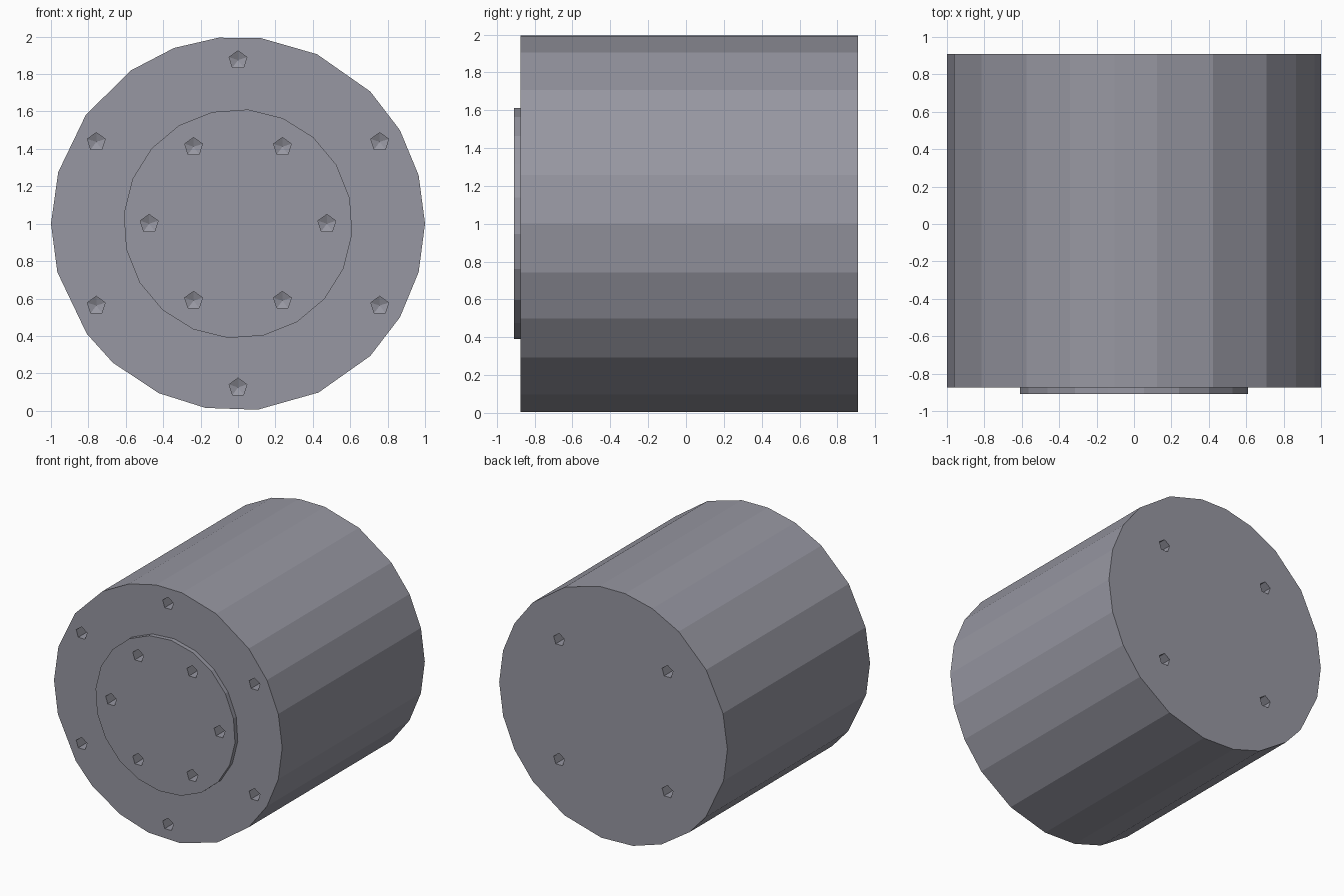
import bpy, bmesh
from math import radians, sin, cos, pi

if "Cube" in bpy.data.objects:
    bpy.data.objects.remove(bpy.data.objects["Cube"])

FRONT, STEP, BACK, CZ = -0.91, -0.875, 0.91, 1.0

# Dark bluish-grey metal
metal = bpy.data.materials.new("dark_metal")
metal.diffuse_color = (0.31, 0.31, 0.36, 1)
metal.use_nodes = True
metal.node_tree.nodes["Principled BSDF"].inputs["Base Color"].default_value = metal.diffuse_color


def add_object(name, bm):
    bmesh.ops.recalc_face_normals(bm, faces=bm.faces[:])
    mesh = bpy.data.meshes.new(name)
    bm.to_mesh(mesh)
    bm.free()
    mesh.materials.append(metal)
    obj = bpy.data.objects.new(name, mesh)
    bpy.context.collection.objects.link(obj)
    return obj


def add_prism(bm, cx, cz, r, angles, y0, y1, tip=None):
    """Faceted cylinder along y; with tip, the y1 end closes in a point."""
    def ring(y):
        return [bm.verts.new((cx + r * cos(a), y, cz + r * sin(a))) for a in angles]
    a, b = ring(y0), ring(y1)
    n = len(angles)
    bm.faces.new(a)
    for i in range(n):
        j = (i + 1) % n
        bm.faces.new((a[i], a[j], b[j], b[i]))
    if tip is None:
        bm.faces.new(b)
    else:
        t = bm.verts.new((cx, tip, cz))
        for i in range(n):
            bm.faces.new((b[i], b[(i + 1) % n], t))


# Main drum, unevenly faceted
drum_angles = [radians(a) for a in (
    0, 15, 30, 45, 65, 83, 96, 110, 125, 144.5, 164, 180,
    195, 216, 228, 245, 260, 276, 295.5, 315, 330, 345)]
bm = bmesh.new()
add_prism(bm, 0, CZ, 1.0, drum_angles, STEP, BACK)
drum = add_object("drum_body", bm)

# Raised round plate on the front
bm = bmesh.new()
add_prism(bm, 0, CZ, 0.613, [radians(-5 + 18 * i) for i in range(20)], FRONT, STEP)
plate = add_object("front_plate", bm)

# Five-sided drilled holes with pointed bottoms
bm = bmesh.new()


def hole(x, z, face_y, inward):
    pent = [pi / 2 + 2 * pi * i / 5 for i in range(5)]
    add_prism(bm, x, z, 0.05, pent, face_y - 0.05 * inward,
              face_y + 0.15 * inward, face_y + 0.17 * inward)


for i in range(6):
    a = i * pi / 3
    hole(0.475 * cos(a), CZ + 0.475 * sin(a), FRONT, 1)
    a += pi / 6
    hole(0.875 * cos(a), CZ + 0.875 * sin(a), STEP, 1)
for sx in (-1, 1):
    for sz in (-1, 1):
        hole(0.475 * sx, CZ + 0.475 * sz, BACK, -1)
cutter = add_object("hole_cutter", bm)
cutter.hide_render = True

# Drill both parts, then drop the cutter
for obj in (drum, plate):
    mod = obj.modifiers.new("holes", 'BOOLEAN')
    mod.operation = 'DIFFERENCE'
    mod.solver = 'EXACT'
    mod.object = cutter
    bpy.context.view_layer.objects.active = obj
    bpy.ops.object.modifier_apply(modifier=mod.name)
bpy.data.objects.remove(cutter)
